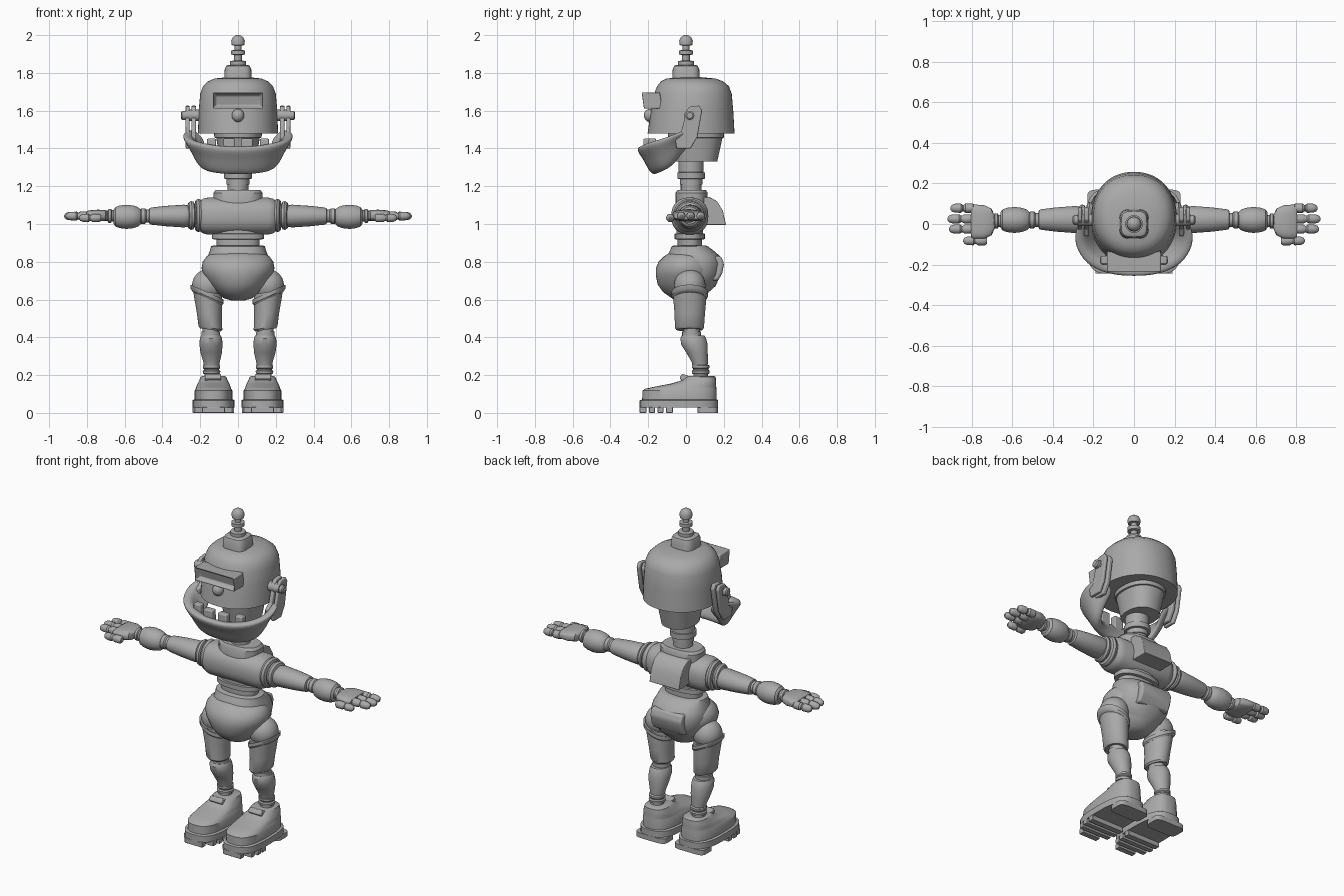
import bpy, bmesh, math
from mathutils import Vector

grey = bpy.data.materials.new("mid grey")
grey.diffuse_color = (0.4, 0.4, 0.4, 1)


def finish(name, bm, mirror=False, bevel=0, subsurf=0, angle=35):
    bmesh.ops.recalc_face_normals(bm, faces=bm.faces)
    me = bpy.data.meshes.new(name)
    bm.to_mesh(me)
    bm.free()
    me.materials.append(grey)
    me.polygons.foreach_set("use_smooth", [True] * len(me.polygons))
    if not subsurf:
        me.set_sharp_from_angle(angle=math.radians(angle))
    ob = bpy.data.objects.new(name, me)
    bpy.context.collection.objects.link(ob)
    if bevel:
        m = ob.modifiers.new("bevel", 'BEVEL')
        m.width, m.segments, m.limit_method = bevel, 3, 'ANGLE'
    if subsurf:
        m = ob.modifiers.new("subsurf", 'SUBSURF')
        m.levels = m.render_levels = subsurf
    if mirror:
        m = ob.modifiers.new("mirror", 'MIRROR')
        m.use_mirror_merge = False
    return ob


def skin(bm, loops, caps=True):
    rings = [[bm.verts.new(p) for p in lp] for lp in loops]
    n = len(rings[0])
    for a, b in zip(rings, rings[1:]):
        for i in range(n):
            bm.faces.new((a[i], a[(i + 1) % n], b[(i + 1) % n], b[i]))
    if caps:
        bm.faces.new(rings[0])
        bm.faces.new(rings[-1])


def loft(name, rings, axis='Z', n=2.0, seg=40, mirror=False, slope=0, **kw):
    """rings: (height, centre u, centre v, radius u, radius v)"""
    bm, loops = bmesh.new(), []
    for h, cu, cv, ru, rv in rings:
        lp = []
        for i in range(seg):
            a = 2 * math.pi * i / seg
            c, s = math.cos(a), math.sin(a)
            u = math.copysign(abs(c) ** (2 / n), c) * ru
            v = math.copysign(abs(s) ** (2 / n), s) * rv
            hh = h + slope * u
            lp.append((cu + u, cv + v, hh) if axis == 'Z' else (hh, cu + u, cv + v))
        loops.append(lp)
    skin(bm, loops)
    return finish(name, bm, mirror, **kw)


def turn(name, prof, c=(0, 0), k=1.0, **kw):
    """round stack: (height, radius) about a fixed centre"""
    return loft(name, [(h, c[0], c[1], r, r * k) for h, r in prof], **kw)


def ball(name, c, r, mirror=False):
    bm = bmesh.new()
    bmesh.ops.create_uvsphere(bm, u_segments=32, v_segments=20, radius=1)
    for v in bm.verts:
        v.co = Vector((v.co.x * r[0], v.co.y * r[1], v.co.z * r[2])) + Vector(c)
    return finish(name, bm, mirror)


def prism(name, pts, x0, x1, mirror=False, bevel=0.006):
    """outline in (y, z) extruded along x"""
    bm = bmesh.new()
    skin(bm, [[(x, y, z) for y, z in pts] for x in (x0, x1)])
    return finish(name, bm, mirror, bevel)


# Antenna
loft("antenna_base", [(1.765, 0, 0, .073, .073), (1.82, 0, 0, .07, .07),
                      (1.837, 0, 0, .063, .063), (1.843, 0, 0, .05, .05)], n=3.5)
turn("antenna_stem", [(1.84, .043), (1.862, .043), (1.866, .02), (1.895, .02), (1.897, .037), (1.919, .037),
                      (1.921, .018), (1.945, .018), (1.947, .034), (1.97, .036), (1.988, .028), (1.997, .015),
                      (2.0, .004)])

# Head
loft("helmet", [(1.48, 0, .027, .212, .23), (1.60, 0, .032, .208, .218), (1.69, 0, .037, .2, .205),
                (1.73, 0, .037, .185, .19), (1.755, 0, .032, .16, .165), (1.77, 0, .027, .125, .13),
                (1.777, 0, .02, .06, .06)], n=2.15, seg=56)
loft("skull", [(1.33, 0, .052, .095, .113), (1.455, 0, .053, .115, .14), (1.457, 0, .053, .125, .147),
               (1.50, 0, .053, .128, .15)], n=2.3)
turn("neck", [(1.13, .055), (1.208, .055), (1.21, .06), (1.238, .06), (1.24, .073), (1.272, .073),
              (1.274, .066), (1.335, .066)], (0, .027))

# Visor box with a sunk slot, and nose
bm = bmesh.new()
bmesh.ops.create_cube(bm, size=1)
for v in bm.verts:
    v.co = Vector((v.co.x * .265, v.co.y * .10 - .182 + v.co.z * -.012, v.co.z * .085 + 1.653))
front = min(bm.faces, key=lambda f: f.calc_center_median().y)
bmesh.ops.inset_region(bm, faces=[front], thickness=.024)
bmesh.ops.translate(bm, verts=front.verts, vec=(0, .03, 0))
finish("visor", bm, bevel=.006)
ball("nose", (0, -.19, 1.575), (.033, .033, .035))

# Jaw: a U-shaped strip swept from ear to ear
half = [(.258, .03, 1.51, 1.44), (.288, -.05, 1.483, 1.38), (.275, -.125, 1.455, 1.305),
        (.22, -.2, 1.435, 1.28), (.115, -.243, 1.415, 1.268)]
stations = half + [(0, -.25, 1.41, 1.268)] + [(-x, y, t, b) for x, y, t, b in reversed(half)]
bm, loops = bmesh.new(), []
for x, y, t, b in stations:
    h = t - b
    sec = [(1.03, t - .004), (1.03, t - .2 * h), (.92, t - .5 * h), (.82, b + .05 * h), (.72, b - .01),
           (.62, b + .12 * h), (.72, t - .5 * h), (.85, t - .1 * h), (.92, t)]
    loops.append([(x * s, .05 + (y - .05) * s, z) for s, z in sec])
skin(bm, loops)
finish("jaw", bm, subsurf=2)

# Teeth
for i, (x, y) in enumerate([(.048, -.205), (.14, -.178)]):
    prism("tooth_%d" % (i + 1), [(y - .022, 1.36), (y + .022, 1.36), (y + .02, 1.452), (y - .02, 1.452)],
          x - .03 + .006 * i, x + .03 - .006 * i, True, .007)

# Jaw hinges
strap = [(.005, 1.605), (.02, 1.622), (.07, 1.627), (.085, 1.60), (.06, 1.46), (.025, 1.40), (-.05, 1.40),
         (-.06, 1.465), (-.025, 1.49)]
prism("hinge_plate_outer", strap, .257, .277, True)
prism("hinge_plate_inner", strap, .222, .246, True)
turn("hinge_bolt", [(.19, .03), (.278, .03), (.279, .024), (.296, .024), (.302, .016)], (.02, 1.575),
     axis='X', mirror=True, seg=24)

# Torso
loft("collar", [(1.10, 0, .03, .13, .085), (1.165, 0, .03, .13, .085), (1.18, 0, .03, .118, .075)], n=2.6)
loft("chest", [(x, .02, 1.042, r, r) for x, r in
               [(-.205, .06), (-.2, .08), (-.185, .092), (-.16, .098), (.16, .098), (.185, .092), (.2, .08),
                (.205, .06)]], axis='X', n=2.3)
prism("back_pack", [(.06, 1.14), (.125, 1.143), (.165, 1.12), (.195, 1.07), (.212, .995), (.06, .995)],
      -.1, .1, bevel=.004)
loft("waist", [(.85, 0, .02, .11, .065), (.918, 0, .02, .115, .065), (.92, 0, .02, .138, .08),
               (.948, 0, .02, .138, .08), (.95, 0, .02, .12, .07), (.97, 0, .02, .12, .07)], n=2.4)

# Hips
loft("hips", [(.63, 0, .04, .07, .07), (.67, 0, .04, .125, .115), (.73, 0, .042, .16, .142),
              (.79, 0, .042, .168, .15), (.83, 0, .04, .16, .14), (.86, 0, .03, .148, .115),
              (.882, 0, .02, .143, .095), (.886, 0, .02, .13, .085)], n=2.3)
loft("belly", [(.595, 0, .01, .035, .04), (.607, 0, .005, .075, .08), (.64, 0, 0, .115, .122),
               (.68, 0, 0, .15, .15), (.73, 0, 0, .182, .16), (.765, 0, 0, .193, .16),
               (.80, 0, 0, .187, .145), (.83, 0, 0, .165, .115), (.85, 0, 0, .125, .085)])
prism("back_pocket", [(.12, .7), (.17, .70), (.192, .74), (.202, .79), (.185, .83), (.12, .83)],
      -.105, .105, bevel=.012)

# Legs
ball("hip_joint", (.16, .02, .675), (.083, .083, .085), True)
loft("thigh", [(.635, .163, .02, .078, .085), (.64, .165, .02, .087, .096), (.618, .164, .02, .087, .096),
               (.605, .161, .02, .078, .088)], slope=.45, mirror=True)
loft("thigh_sleeve", [(.44, .146, .018, .055, .07), (.45, .146, .018, .063, .077), (.52, .152, .02, .066, .08),
                      (.60, .158, .02, .074, .087), (.64, .162, .02, .076, .088)], slope=.15, mirror=True)
turn("knee", [(.38, .042), (.408, .042), (.41, .05), (.43, .05), (.432, .044), (.46, .044)], (.144, .03), mirror=True)
loft("shin", [(.235, .14, .075, .038, .038), (.27, .14, .073, .044, .043), (.32, .142, .058, .057, .057),
              (.36, .143, .045, .061, .07), (.395, .143, .038, .059, .068), (.41, .143, .038, .052, .06)], mirror=True)
turn("ankle", [(.17, .038), (.205, .038), (.208, .045), (.222, .047), (.228, .04), (.232, .04), (.238, .046),
               (.25, .046), (.255, .038)], (.14, .078), mirror=True)

# Boots
def boot_ring(z, y0, y1, w):
    return (z, .13, (y0 + y1) / 2, w, (y1 - y0) / 2)

loft("boot_sole", [boot_ring(.028, -.245, .17, .112), boot_ring(.066, -.245, .17, .112),
                   boot_ring(.07, -.235, .165, .104)], n=2.9, mirror=True)
loft("boot", [boot_ring(.068, -.232, .162, .1), boot_ring(.118, -.23, .162, .1), boot_ring(.128, -.215, .161, .094),
              boot_ring(.14, -.16, .16, .09), boot_ring(.155, -.08, .16, .084), boot_ring(.17, -.03, .159, .076),
              boot_ring(.19, -.005, .157, .068), boot_ring(.195, .005, .15, .06)], n=2.7, mirror=True)
prism("boot_tongue", [(-.035, .185), (-.02, .207), (.03, .19), (.03, .16), (-.01, .16)], .09, .175, True)
for i, (y0, y1, w) in enumerate([(-.245, -.21, .06), (-.195, -.165, .1), (-.15, -.12, .11), (-.105, -.07, .11)]):
    prism("boot_tread_%d" % (i + 1), [(y0, 0), (y1, 0), (y1, .03), (y0, .03)], .13 - w, .13 + w, True, .003)
loft("boot_heel", [boot_ring(0, .06, .17, .1), boot_ring(.03, .06, .17, .1)], n=5, mirror=True)

# Arms
arm = dict(axis='X', mirror=True)
turn("shoulder_ring", [(.185, .07), (.2, .085), (.212, .088), (.224, .08), (.228, .062), (.232, .062),
                       (.238, .074), (.25, .076), (.262, .068), (.266, .055), (.28, .05)], (.02, 1.045), slope=.1, **arm)
turn("upper_arm", [(.245, .05), (.262, .062), (.285, .067), (.38, .06), (.455, .051), (.468, .047), (.472, .036)],
     (.022, 1.042), k=.9, **arm)
turn("elbow", [(.46, .034), (.485, .034), (.492, .041), (.512, .041), (.52, .033), (.55, .033)], (.02, 1.042), **arm)
turn("forearm", [(.515, .038), (.53, .052), (.555, .06), (.59, .064), (.625, .06), (.648, .052), (.658, .038)],
     (.02, 1.038), **arm)
turn("wrist", [(.65, .03), (.668, .03), (.672, .037), (.686, .037), (.69, .028), (.72, .028)], (.015, 1.043), **arm)

# Hands
loft("palm", [(.688, .01, 1.045, .035, .02), (.702, .01, 1.045, .066, .028), (.74, .01, 1.045, .083, .031),
              (.79, .012, 1.045, .084, .027), (.803, .012, 1.045, .076, .02)], n=3, **arm)


def finger(name, x0, x1, y, z, r):
    prof = [(0, .7), (.08, 1), (.38, 1), (.46, .7), (.5, .7), (.57, 1), (.82, .95), (.94, .7), (1, .25)]
    turn(name, [(x0 + t * (x1 - x0), r * k) for t, k in prof], (y, z), seg=20, **arm)


for nm, x1, y in [("ring_finger", .905, .078), ("middle_finger", .92, .025), ("index_finger", .912, -.025)]:
    finger(nm, .785, x1, y, 1.042, .023)
finger("thumb", .725, .842, -.083, 1.032, .022)
